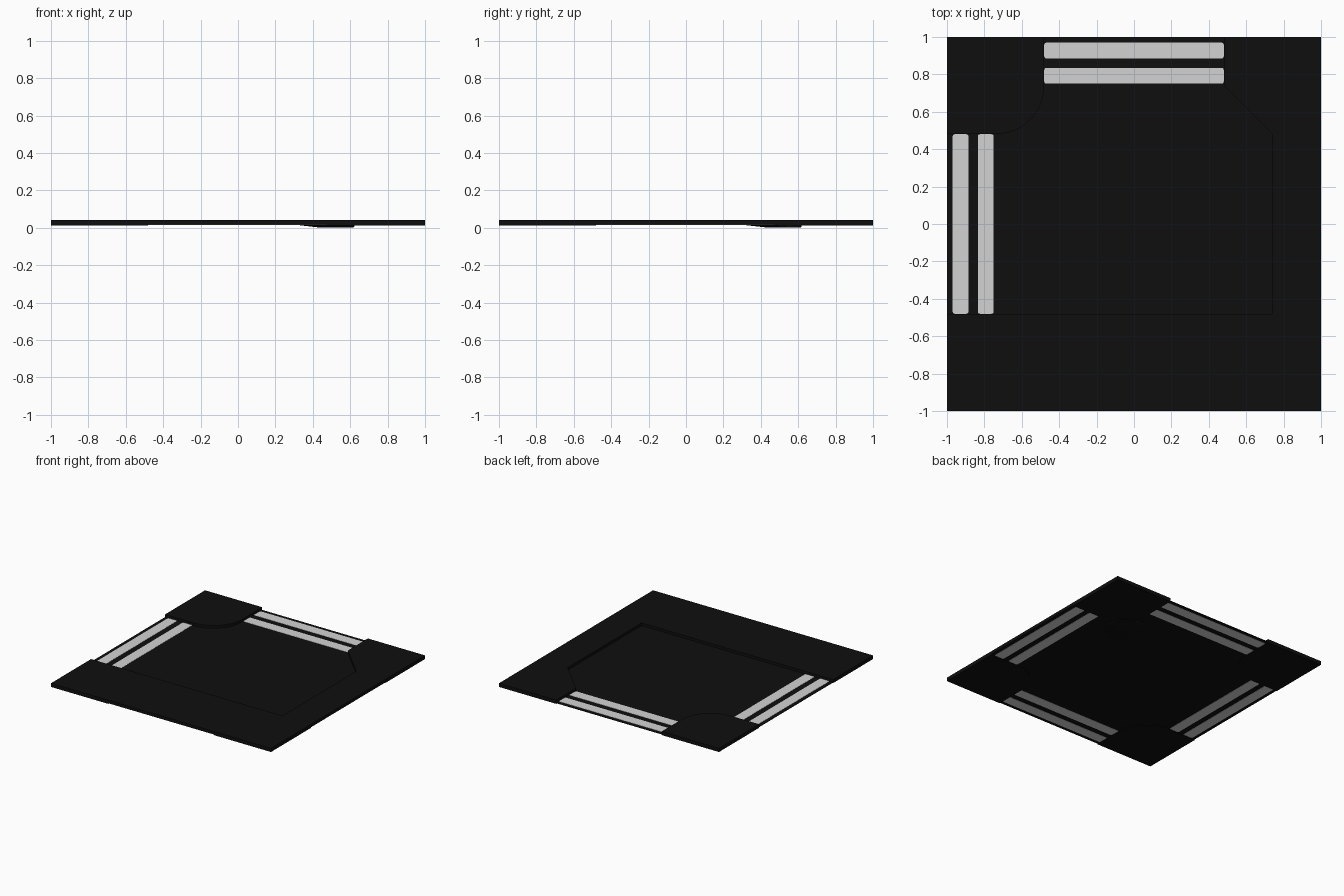
import bpy, bmesh, math

if "Cube" in bpy.data.objects:
    bpy.data.objects.remove(bpy.data.objects["Cube"])


def material(name, v):
    m = bpy.data.materials.new(name)
    m.diffuse_color = (v, v, v, 1)
    m.use_nodes = True
    m.node_tree.nodes["Principled BSDF"].inputs["Base Color"].default_value = m.diffuse_color
    return m


asphalt = material("black_asphalt", 0.0048)
paint = material("pale_paint", 0.65)


def prism(name, pts, z0, z1, mat):
    """Extruded flat outline from z0 to z1."""
    bm = bmesh.new()
    face = bm.faces.new([bm.verts.new((x, y, z0)) for x, y in pts])
    ext = bmesh.ops.extrude_face_region(bm, geom=[face])
    for v in ext["geom"]:
        if isinstance(v, bmesh.types.BMVert):
            v.co.z = z1
    bmesh.ops.recalc_face_normals(bm, faces=bm.faces[:])
    me = bpy.data.meshes.new(name)
    bm.to_mesh(me)
    bm.free()
    me.materials.append(mat)
    ob = bpy.data.objects.new(name, me)
    bpy.context.collection.objects.link(ob)
    return ob


def arc(cx, cy, r, a0, a1, n):
    return [(cx + r * math.cos(math.radians(a0 + (a1 - a0) * i / n)),
             cy + r * math.sin(math.radians(a0 + (a1 - a0) * i / n))) for i in range(n + 1)]


def rounded_rect(x0, x1, y0, y1, r=0.012):
    return (arc(x1 - r, y1 - r, r, 0, 90, 3) + arc(x0 + r, y1 - r, r, 90, 180, 3)
            + arc(x0 + r, y0 + r, r, 180, 270, 3) + arc(x1 - r, y0 + r, r, 270, 360, 3))


BOTTOM, ROAD, TOP = 0.012, 0.020, 0.042

# sunken road sheet
prism("road", [(-1, -1), (1, -1), (1, 1), (-1, 1)], 0.017, ROAD, asphalt)

# corner pavements with a rounded inner kerb (the back right one is cut straight)
kerb = [(0.48, 1)] + arc(0.74, 0.74, 0.26, 180, 270, 12) + [(1, 0.48), (1, 1)]
cut = [(0.48, 1), (0.48, 0.74), (0.74, 0.48), (1, 0.48), (1, 1)]
for label, sx, sy in (("front_left", -1, -1), ("front_right", 1, -1), ("back_left", -1, 1), ("back_right", 1, 1)):
    outline = cut if label == "back_right" else kerb
    prism("pavement_" + label, [(x * sx, y * sy) for x, y in outline], BOTTOM, TOP, asphalt)

# raised deck covering the front and right arms
prism("deck_front", [(-1, -1), (1, -1), (1, -0.48), (-1, -0.48)], ROAD, TOP, asphalt)
prism("deck_right", [(0.74, -0.48), (1, -0.48), (1, 0.48), (0.74, 0.48)], ROAD, TOP, asphalt)

# crossing stripes on all four arms, showing above and below the sheet
for i, (a, b) in enumerate(((0.75, 0.835), (0.885, 0.97))):
    for label, box in (("back", (-0.48, 0.48, a, b)), ("front", (-0.48, 0.48, -b, -a)),
                       ("left", (-b, -a, -0.48, 0.48)), ("right", (a, b, -0.48, 0.48))):
        prism(f"stripe_{label}_{i + 1}", rounded_rect(*box), 0.0155, 0.0215, paint)

# shallow sag under the back right of the road
sag = prism("underside_sag", arc(0.46, 0.45, 0.17, 0, 345, 23), 0.0, 0.018, asphalt)
for v in sag.data.vertices:
    if v.co.z < 0.001:
        v.co.x = 0.53 + (v.co.x - 0.46) * 0.5
        v.co.y = 0.53 + (v.co.y - 0.45) * 0.5
